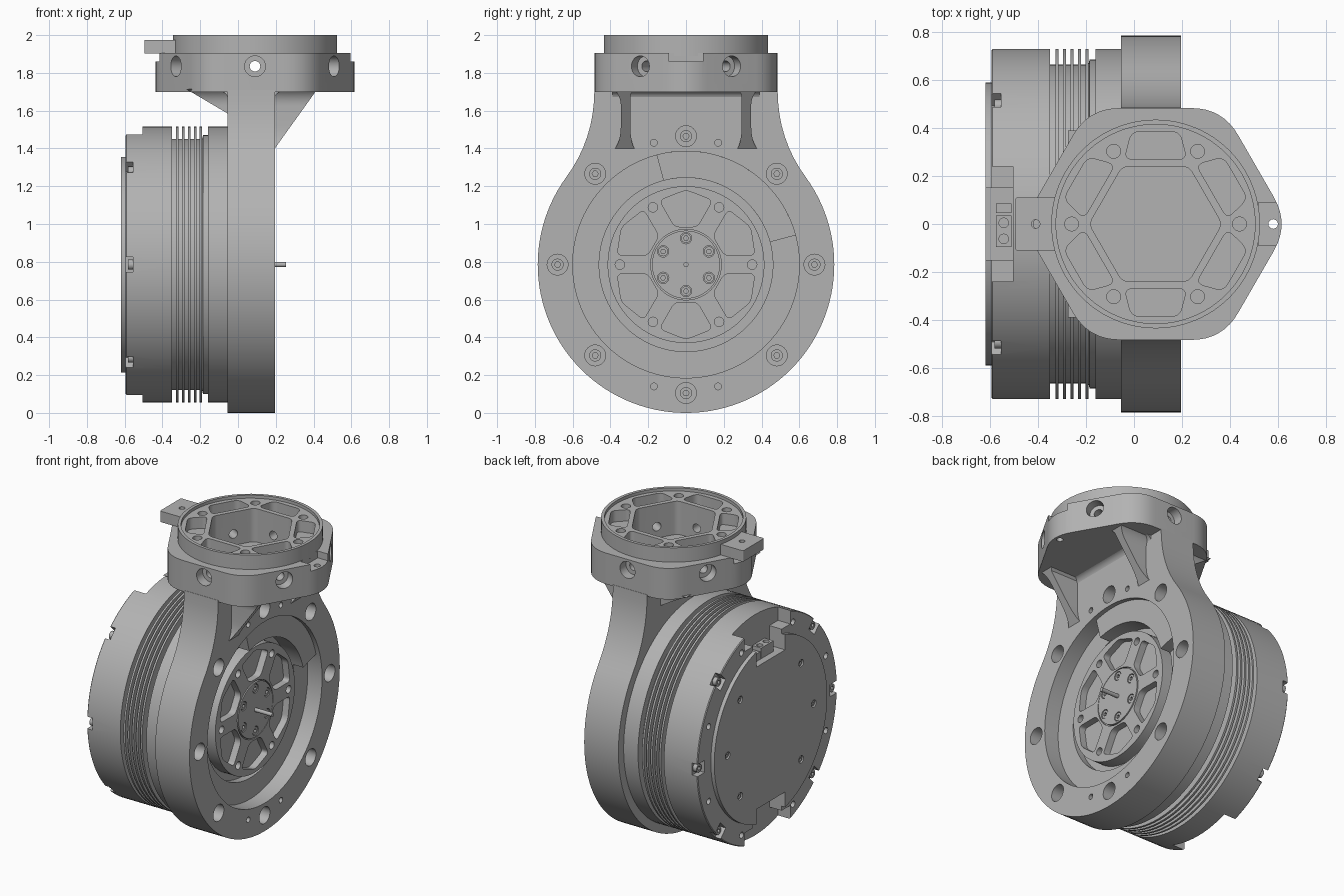
import bpy, bmesh
from math import sin, cos, pi, radians
from mathutils import Matrix, Vector

cube = bpy.data.objects.get("Cube")
if cube:
    bpy.data.objects.remove(cube)

metal = bpy.data.materials.new("grey metal")
metal.use_nodes = True
GREY = (0.45, 0.45, 0.45, 1)
metal.diffuse_color = GREY
metal.node_tree.nodes["Principled BSDF"].inputs["Base Color"].default_value = GREY

# Working frames: profiles are drawn in (u, v) and extruded along w
TO_X = Matrix(((0, 0, 1, 0), (1, 0, 0, 0), (0, 1, 0, 0), (0, 0, 0, 1)))
R = 0.785
WHEEL = Matrix.Translation((0, 0, R)) @ TO_X          # u=y, v=z, w=x
HEAD = Matrix.Translation((0.09, 0, 0))               # u=x, v=y, w=z
SIDE = TO_X @ TO_X                                    # u=z, v=x, w=y


def polar(r, deg):
    return (r * cos(radians(deg)), r * sin(radians(deg)))


def circle(r, at=(0, 0), n=32):
    return [(at[0] + r * cos(2 * pi * i / n), at[1] + r * sin(2 * pi * i / n)) for i in range(n)]


def rect(u0, u1, v0, v1):
    return [(u0, v0), (u1, v0), (u1, v1), (u0, v1)]


def turn(pts, deg):
    c, s = cos(radians(deg)), sin(radians(deg))
    return [(u * c - v * s, u * s + v * c) for u, v in pts]


def bezier(a, b, c, n=8):
    a, b, c = Vector(a), Vector(b), Vector(c)
    return [tuple(a * (1 - t) ** 2 + b * 2 * t * (1 - t) + c * t * t)
            for t in (i / n for i in range(n + 1))]


def rounded(pts, d):
    out = []
    for i, p in enumerate(pts):
        p, a, b = Vector(p), Vector(pts[i - 1]), Vector(pts[(i + 1) % len(pts)])
        out += bezier(p + (a - p).normalized() * d, p, p + (b - p).normalized() * d)
    return out


def finish(bm, name):
    bmesh.ops.recalc_face_normals(bm, faces=bm.faces)
    mesh = bpy.data.meshes.new(name)
    bm.to_mesh(mesh)
    bm.free()
    mesh.materials.append(metal)
    obj = bpy.data.objects.new(name, mesh)
    bpy.context.collection.objects.link(obj)
    return obj


def prisms(name, frame, solids, slope=None):
    """Extrude each (profile, low, high); optionally trim by a plane (point, normal)."""
    bm = bmesh.new()
    for pts, lo, hi in solids:
        face = bm.faces.new([bm.verts.new(frame @ Vector((u, v, lo))) for u, v in pts])
        ext = bmesh.ops.extrude_face_region(bm, geom=[face], use_keep_orig=True)["geom"]
        move = frame.to_3x3() @ Vector((0, 0, hi - lo))
        bmesh.ops.translate(bm, vec=move, verts=[g for g in ext if isinstance(g, bmesh.types.BMVert)])
    if slope:
        cutg = bmesh.ops.bisect_plane(bm, geom=bm.verts[:] + bm.edges[:] + bm.faces[:],
                                      plane_co=slope[0], plane_no=slope[1], clear_outer=True)
        edges = [g for g in cutg["geom_cut"] if isinstance(g, bmesh.types.BMEdge)]
        bmesh.ops.edgeloop_fill(bm, edges=edges)
    return finish(bm, name)


def lathe(name, profile):
    bm = bmesh.new()
    vs = [bm.verts.new((x, 0, r)) for x, r in profile]
    es = [bm.edges.new(pair) for pair in zip(vs, vs[1:])]
    bmesh.ops.spin(bm, geom=vs + es, cent=(0, 0, 0), axis=(1, 0, 0), angle=2 * pi, steps=96)
    bmesh.ops.remove_doubles(bm, verts=bm.verts, dist=0.0001)
    bmesh.ops.translate(bm, vec=(0, 0, R), verts=bm.verts)
    return finish(bm, name)


def cut(obj, frame, solids):
    tool = prisms("cutter", frame, solids)
    tool.hide_render = True
    mod = obj.modifiers.new("cut", "BOOLEAN")
    mod.operation, mod.solver, mod.object = "DIFFERENCE", "EXACT", tool
    bpy.context.view_layer.objects.active = obj
    bpy.ops.object.modifier_apply(modifier=mod.name)
    bpy.data.objects.remove(tool)


def screws(name, centres, r, lo, hi, facing=1):
    """Socket-head screws along x; the socket opens towards facing."""
    obj = prisms(name, WHEEL, [(circle(r, c, 20), lo, hi) for c in centres])
    top = hi if facing > 0 else lo
    cut(obj, WHEEL, [(circle(r * 0.5, c, 6), top - 0.02, top + 0.02) for c in centres])


# Bracket plate: round flange blending into a neck
right = [polar(R, a) for a in range(-90, 36, 3)] + bezier(polar(R, 36), (0.485, 0.665), (0.485, 0.925))
left = [(-u, v) for u, v in reversed(right[1:])]
plate = prisms("bracket_plate", WHEEL, [(right + left, -0.055, 0.195)])
bolts = [polar(0.68, a) for a in range(0, 360, 45)]
pins = [(u, v) for u in (-0.17, 0.17) for v in (-0.645, 0.645)]
cut(plate, WHEEL, [(circle(0.6, n=96), 0.09, 0.3)])
cut(plate, WHEEL, [(circle(0.46, n=96), 0.04, 0.3)])
cut(plate, WHEEL, [(circle(0.055, c), 0.08, 0.3) for c in bolts] +
    [(circle(0.018, c, 16), 0.12, 0.3) for c in pins])
screws("flange_screws", bolts, 0.032, 0.07, 0.11)

# Raised segment in the flange recess
seg = [polar(0.6, a) for a in range(15, 107, 3)] + [polar(0.46, a) for a in range(105, 14, -3)]
prisms("recess_segment", WHEEL, [(seg, 0.08, 0.165)])

# Output disc with spoke pockets, hub cap and pin
disc = prisms("output_disc", WHEEL, [(circle(0.415, n=96), 0.0, 0.125)])
pocket = rounded([(-0.06, 0.2), (0.06, 0.2), (0.14, 0.34), (0, 0.395), (-0.14, 0.34)], 0.03)
cut(disc, WHEEL, [(turn(pocket, a), 0.08, 0.2) for a in range(0, 360, 60)] +
    [(circle(0.025, polar(0.35, a), 20), 0.08, 0.2) for a in range(0, 360, 60)])
cut(disc, WHEEL, [(circle(0.187, n=48), 0.11, 0.2)])
cap = prisms("hub_cap", WHEEL, [(circle(0.18, n=48), 0.05, 0.128)])
hub_bolts = [polar(0.14, a) for a in range(30, 390, 60)]
cut(cap, WHEEL, [(circle(0.03, c, 20), 0.11, 0.2) for c in hub_bolts])
screws("hub_screws", hub_bolts, 0.026, 0.1, 0.125)
prisms("centre_pin", WHEEL, [(circle(0.013, n=16), 0.1, 0.255)])

# Motor housing with cooling fins
profile = [(-0.595, 0), (-0.595, 0.725), (-0.59, 0.73), (-0.35, 0.73), (-0.35, 0.665)]
for i in range(5):
    x = -0.327 + 0.031 * i
    profile += [(x, 0.665), (x, 0.73), (x + 0.013, 0.73), (x + 0.013, 0.665)]
profile += [(-0.185, 0.685), (-0.16, 0.685), (-0.16, 0.73), (-0.05, 0.73), (-0.05, 0)]
motor = lathe("motor_housing", profile)
wide = rect(-0.24, 0.24, 0.6, 0.8)
narrow = rect(-0.15, 0.15, 0.47, 0.65)
cut(motor, WHEEL, [(turn(wide, a), -0.7, -0.505) for a in (0, 180)])
cut(motor, WHEEL, [(turn(narrow, a), -0.7, -0.505) for a in (0, 180)])
clamps = (0, 45, 135, 180, 225, 315)
cut(motor, WHEEL, [(turn(rect(0.655, 0.8, -0.04, 0.04), a), -0.7, -0.555) for a in clamps] +
    [(circle(0.02, polar(0.66, a), 16), -0.7, -0.56) for a in (22, 66, 114, 158, 202, 246, 294, 338)])
screws("clamp_screws", [polar(0.695, a) for a in clamps], 0.027, -0.582, -0.545, -1)

# Rear cover
cover = prisms("rear_cover", WHEEL, [(circle(0.59, n=96), -0.62, -0.59)])
cut(cover, WHEEL, [(turn(narrow, a), -0.7, -0.5) for a in (0, 180)])
cover_bolts = [polar(0.45, a) for a in range(0, 360, 45) if a % 180 != 90]
cut(cover, WHEEL, [(circle(0.024, c, 20), -0.7, -0.605) for c in cover_bolts])
screws("cover_screws", cover_bolts, 0.018, -0.614, -0.6, -1)

# Cable connector in the upper notch
plug = prisms("connector", WHEEL, [(rect(-0.095, 0.035, 0.46, 0.54), -0.575, -0.51),
                                   (rect(0.045, 0.085, 0.46, 0.52), -0.575, -0.51)])
TOP = Matrix.Translation((0, 0, R))
cut(plug, TOP, [(circle(0.02, (-0.543, y), 16), 0.5, 0.6) for y in (-0.062, 0.005)])

# Hexagonal head with side bolt holes
hexagon = rounded([polar(0.558, a) for a in range(0, 360, 60)], 0.13)
head = prisms("hex_head", HEAD, [(hexagon, 1.7, 1.905)])
bore = [(rounded([polar(0.277, a) for a in range(0, 360, 60)], 0.03), 1.76, 2.1)]
cut(head, HEAD, bore)
cut(head, HEAD, [(turn(rect(0.43, 0.7, -0.09, 0.09), a), 1.86, 2.0) for a in (0, 180)])
cut(head, HEAD, [(circle(0.02, (s * 0.49, 0), 16), 1.6, 2.0) for s in (-1, 1)])
for a in range(30, 390, 60):
    radial = HEAD @ Matrix.Rotation(radians(a), 4, "Z") @ TO_X
    cut(head, radial, [(circle(0.055, (0, 1.835)), 0.42, 0.6)])
    cut(head, radial, [(circle(0.028, (0, 1.835), 20), 0.15, 0.6)])

# Round mounting collar with lip, slots and bolt holes
collar = prisms("mounting_collar", HEAD, [(circle(0.435, n=96), 1.89, 2.0)])
cut(collar, HEAD, [(circle(0.415, n=96), 1.98, 2.1)])
cut(collar, HEAD, bore)
slot = rounded([(-0.13, 0.27), (0.13, 0.27), (0.1, 0.385), (-0.1, 0.385)], 0.035)
cut(collar, HEAD, [(turn(slot, a), 1.8, 2.1) for a in range(0, 360, 60)] +
    [(circle(0.029, polar(0.35, a), 20), 1.8, 2.1) for a in range(0, 360, 60)])

# Side tab with a hole
tab = prisms("side_tab", HEAD, [(rounded(rect(-0.585, -0.41, -0.11, 0.11), 0.01), 1.903, 1.975)])
cut(tab, HEAD, [(circle(0.018, (-0.5, 0), 16), 1.8, 2.1)])

# Gussets with flared ends, and fillets under the head
for s, label in ((1, "left"), (-1, "right")):
    web = bezier((0.38, 0.61), (0.345, 0.65), (0.345, 0.74)) + bezier((0.345, 0.84), (0.345, 0.9), (0.39, 0.93))
    web += [(0.27, 0.93)] + bezier((0.295, 0.9), (0.295, 0.88), (0.295, 0.84)) + \
        bezier((0.295, 0.74), (0.295, 0.65), (0.27, 0.61))
    web = [(s * u, v) for u, v in web]
    prisms("front_gusset_" + label, WHEEL, [(web, 0.15, 0.5)], ((0.195, 0, 1.4), (0.3, 0, -0.215)))
    prisms("rear_gusset_" + label, WHEEL, [(web, -0.4, 0)], ((-0.055, 0, 1.585), (-0.115, 0, -0.195)))
for name, x, d in (("front_fillet", 0.19, 0.06), ("rear_fillet", -0.05, -0.06)):
    arc = bezier((1.64, x), (1.705, x), (1.705, x + d)) + [(1.705, x)]
    prisms(name, SIDE, [(arc[1:], -0.39, 0.39)])

# Smooth curved walls, keep machined edges crisp
bpy.ops.object.select_all(action="DESELECT")
for obj in bpy.context.scene.objects:
    if obj.type == "MESH":
        obj.select_set(True)
        bpy.context.view_layer.objects.active = obj
bpy.ops.object.shade_smooth_by_angle(angle=radians(30))
